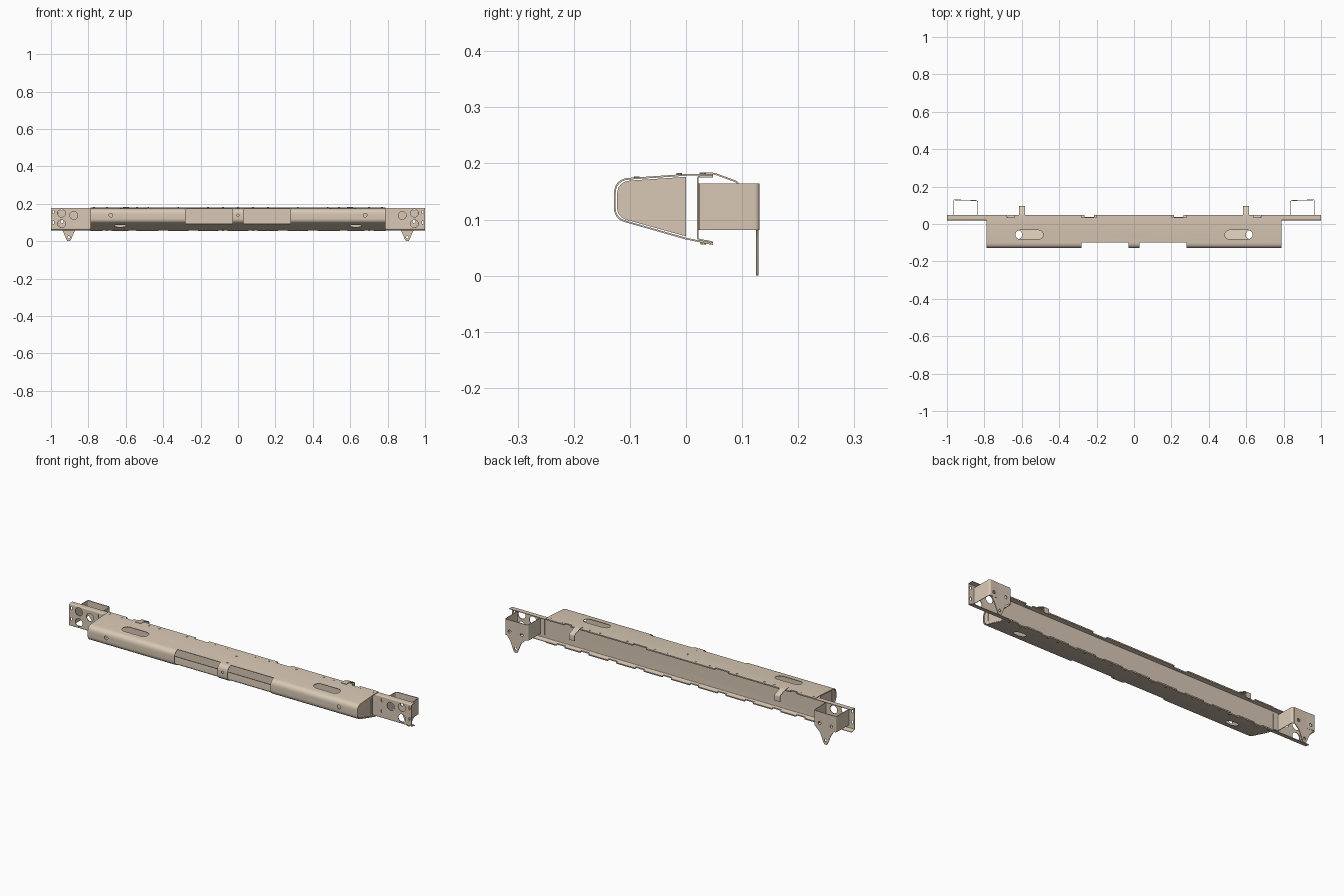
import bpy, bmesh, math
from mathutils import Vector

if "Cube" in bpy.data.objects:
    bpy.data.objects.remove(bpy.data.objects["Cube"])

tan = bpy.data.materials.new("tan_steel")
tan.diffuse_color = (0.69, 0.58, 0.46, 1)
tan.use_nodes = True
tan.node_tree.nodes["Principled BSDF"].inputs["Base Color"].default_value = tan.diffuse_color


def place(axis, p, w):
    return {'x': (w, p[0], p[1]), 'y': (p[0], w, p[1]), 'z': (p[0], p[1], w)}[axis]


def fillet(pts):
    """2D path; a third value on a point is its corner rounding length."""
    out = []
    for i, p in enumerate(pts):
        c = Vector(p[:2])
        if len(p) < 3:
            out.append(c)
            continue
        a, b = Vector(pts[i - 1][:2]), Vector(pts[(i + 1) % len(pts)][:2])
        a = c + (a - c).normalized() * p[2]
        b = c + (b - c).normalized() * p[2]
        for k in range(7):
            t = k / 6
            out.append(a * (1 - t) ** 2 + c * 2 * t * (1 - t) + b * t * t)
    return out


def finish(name, bm):
    bmesh.ops.recalc_face_normals(bm, faces=bm.faces)
    me = bpy.data.meshes.new(name)
    bm.to_mesh(me)
    bm.free()
    ob = bpy.data.objects.new(name, me)
    me.materials.append(tan)
    bpy.context.collection.objects.link(ob)
    return ob


def prism(name, pts, axis, lo, hi):
    bm = bmesh.new()
    f = bm.faces.new([bm.verts.new(place(axis, p, lo)) for p in pts])
    ext = bmesh.ops.extrude_face_region(bm, geom=[f])
    vs = [v for v in ext['geom'] if isinstance(v, bmesh.types.BMVert)]
    bmesh.ops.translate(bm, verts=vs, vec=place(axis, (0, 0), hi - lo))
    return finish(name, bm)


def bake(ob):
    dg = bpy.context.evaluated_depsgraph_get()
    me = bpy.data.meshes.new_from_object(ob.evaluated_get(dg))
    ob.modifiers.clear()
    ob.data = me
    me.shade_smooth()
    me.set_sharp_from_angle(angle=math.radians(30))


def sheet(name, pts, axis, lo, hi, t=0.003):
    """Bent sheet metal: a path swept straight along an axis and thickened."""
    bm = bmesh.new()
    rows = [[bm.verts.new(place(axis, p, w)) for w in (lo, hi)] for p in fillet(pts)]
    for a, b in zip(rows, rows[1:]):
        bm.faces.new((a[0], a[1], b[1], b[0]))
    ob = finish(name, bm)
    m = ob.modifiers.new("thick", 'SOLIDIFY')
    m.thickness, m.offset = t, 0
    m.use_even_offset = True
    bake(ob)
    return ob


def cut(ob, cutters):
    for c in cutters:
        c.hide_render = True
        m = ob.modifiers.new("cut", 'BOOLEAN')
        m.operation, m.solver, m.object = 'DIFFERENCE', 'EXACT', c
    bake(ob)
    for c in cutters:
        bpy.data.objects.remove(c)


def box(name, x0, x1, y0, y1, z0, z1):
    return prism(name, [(x0, y0), (x1, y0), (x1, y1), (x0, y1)], 'z', z0, z1)


def slot(cx, cy, r, half=0.0, n=16):
    """Round hole, or a stadium when half > 0 (long in the first direction)."""
    pts = []
    for side in (1, -1):
        for k in range(n // 2 + (1 if half else 0)):
            a = -math.pi / 2 + math.pi * k / (n // 2) + (0 if side > 0 else math.pi)
            pts.append((cx + side * half + r * math.cos(a), cy + r * math.sin(a)))
    return pts


def notches():
    """Scallops along the rear flanges."""
    cs = []
    for s in (1, -1):
        for c, w in ((0.24, 0.04), (0.66, 0.02)):
            cs.append(box("cutter", s * c - w, s * c + w, 0.035, 0.06, 0.165, 0.19))
        for c in (0.08, 0.24, 0.40, 0.56, 0.70):
            cs.append(box("cutter", s * c - 0.025, s * c + 0.025, 0.037, 0.06, 0.04, 0.075))
    return cs


# Main front beam, an open-backed channel
outline = [(0.048, 0.180), (0.0, 0.1795), (-0.127, 0.171, 0.026), (-0.127, 0.102, 0.02),
           (0.0, 0.066), (0.048, 0.056)]
beam = sheet("front_beam", outline, 'x', -0.788, 0.788)
cs = notches()
for s in (1, -1):
    cs += [box("cutter", min(s * .03, s * .28), max(s * .03, s * .28), -0.15, -0.10, 0.04, 0.2),
           prism("cutter", slot(s * 0.56, -0.057, 0.024, 0.05), 'z', 0.15, 0.2),
           prism("cutter", slot(s * 0.63, -0.057, 0.024, 0.008), 'z', 0.04, 0.12),
           prism("cutter", slot(s * 0.68, 0.139, 0.010), 'y', -0.15, -0.11)]
cs.append(prism("cutter", slot(0, 0.139, 0.006), 'y', -0.15, -0.11))
cut(beam, cs)

# Back plate: full-width shallow channel with rear flanges
plate = sheet("back_plate", [(0.048, 0.1765), (0.021, 0.1765, 0.004), (0.021, 0.0645, 0.004),
                             (0.048, 0.0595)], 'x', -1, 1)
cs = notches()
for s in (1, -1):
    for x, z in ((0.943, 0.15), (0.878, 0.138), (0.943, 0.093)):
        cs.append(prism("cutter", slot(s * x, z, 0.021, n=24), 'y', 0.0, 0.04))
    for x in (0.826, 0.988):
        for z in (0.10, 0.157):
            cs.append(box("cutter", s * x - .004, s * x + .004, 0, 0.04, z - .008, z + .008))
cut(plate, cs)

cap_path = [(0.0, 0.175), (-0.122, 0.167, 0.024), (-0.122, 0.105, 0.018), (0.0, 0.071)]
for s in (1, -1):
    tag = "right" if s > 0 else "left"

    def mx(pts):
        return [(s * p[0],) + tuple(p[1:]) for p in pts]

    # Beam end cap with its inner flange and pressed ribs
    x0, x1 = sorted((s * 0.782, s * 0.785))
    prism("end_cap_" + tag, fillet(cap_path), 'x', x0, x1)
    x0, x1 = sorted((s * 0.72, s * 0.784))
    sheet("end_cap_flange_" + tag, cap_path, 'x', x0, x1, 0.002)
    for y, z0, z1 in ((-0.095, 0.11, 0.162), (-0.013, 0.085, 0.166)):
        x0, x1 = sorted((s * 0.784, s * 0.787))
        box("end_cap_rib_" + tag, x0, x1, y - .001, y + .001, z0, z1)

    # Rear mounting bracket, U-shaped in plan, with a foot against the back plate
    sheet("mount_bracket_" + tag, mx([(0.968, 0.024), (0.966, 0.130, 0.009),
                                      (0.836, 0.124, 0.009), (0.834, 0.024, 0.003),
                                      (0.808, 0.024)]), 'z', 0.081, 0.164)

    # Pointed mounting tab below the bracket
    tab = prism("mount_tab_" + tag, mx([(0.957, 0.164), (0.957, 0.082), (0.938, 0.058),
                (0.916, 0.006), (0.911, 0.0), (0.899, 0.0), (0.894, 0.006), (0.872, 0.058),
                (0.845, 0.082), (0.845, 0.164)]), 'y', 0.125, 0.129)
    cs = [prism("cutter", slot(s * x, z, r), 'y', 0.1, 0.15)
          for x, z, r in ((0.905, 0.022, 0.007), (0.94, 0.105, 0.008), (0.87, 0.105, 0.008))]
    br = bpy.data.objects["mount_bracket_" + tag]
    cs2 = [prism("cutter", slot(s * x, 0.105, 0.008), 'y', 0.1, 0.15) for x in (0.94, 0.87)]
    cut(tab, cs)
    cut(br, cs2)

    # Hooked clip on the top flange
    sheet("clip_" + tag, [(0.024, 0.1825), (0.05, 0.182, 0.006), (0.094, 0.166, 0.008),
                          (0.094, 0.135)], 'x', s * 0.6 - 0.016, s * 0.6 + 0.016)

# Weld studs along the flanges and the centre of the beam top
studs = [(s * x, 0.031) for s in (1, -1) for x in (0.08, 0.16, 0.32, 0.48, 0.54, 0.70, 0.77)]
for x, y in studs:
    prism("top_stud", slot(x, y, 0.005, n=10), 'z', 0.180, 0.183)
    prism("bottom_stud", slot(x, y, 0.005, n=10), 'z', 0.0555, 0.060)
for y, z in ((-0.012, 0.1775), (-0.088, 0.172)):
    prism("centre_stud", slot(0, y, 0.005, n=10), 'z', z, z + 0.005)
